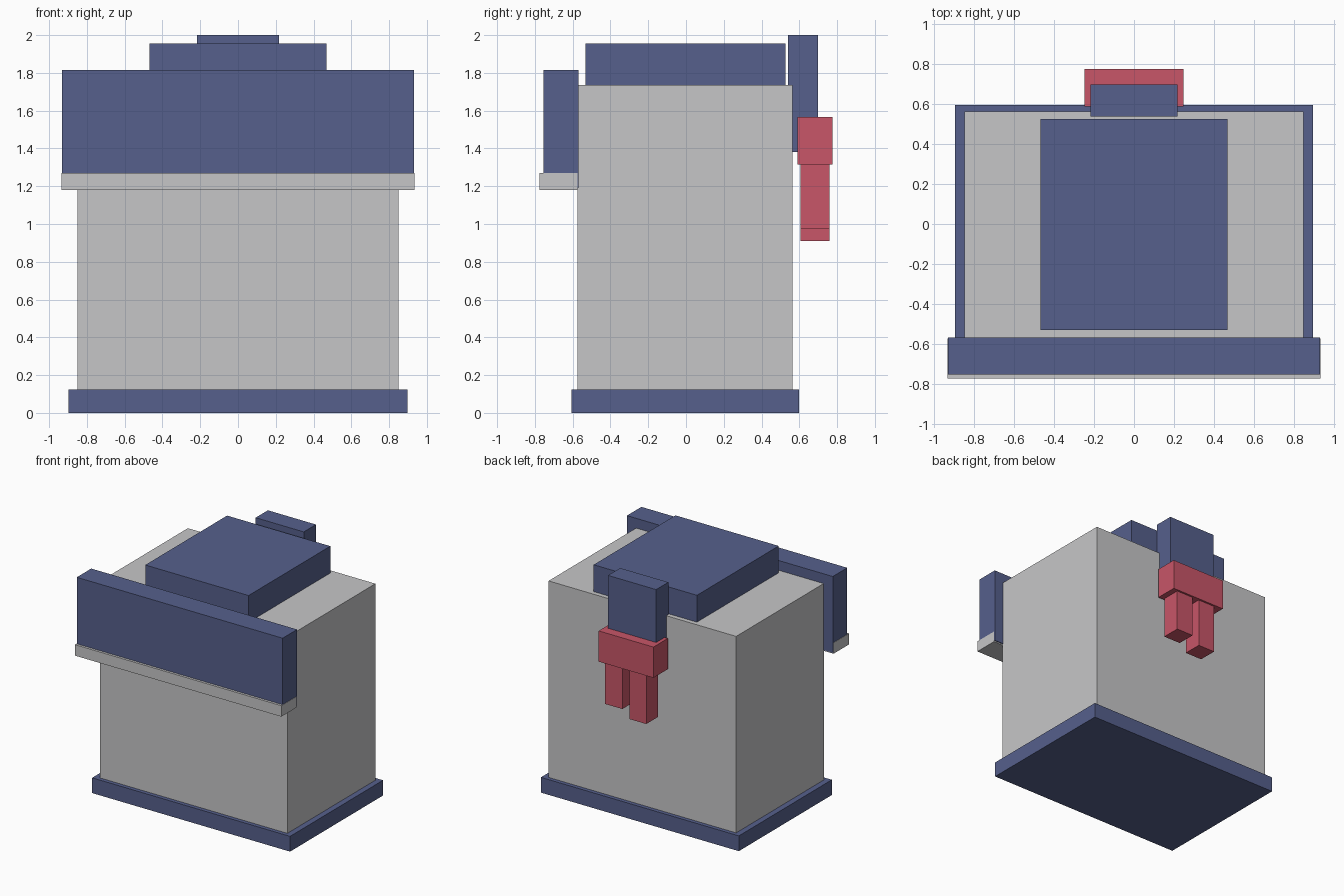
import bpy

cube = bpy.data.objects.get("Cube")
if cube:
    bpy.data.objects.remove(cube, do_unlink=True)


def material(name, r, g, b):
    mat = bpy.data.materials.new(name)
    mat.use_nodes = True
    mat.diffuse_color = (r, g, b, 1)
    mat.node_tree.nodes["Principled BSDF"].inputs["Base Color"].default_value = (r, g, b, 1)
    return mat


blue = material("slate blue", 0.093, 0.117, 0.262)
grey = material("light grey", 0.565, 0.565, 0.575)
red = material("coral red", 0.578, 0.093, 0.138)


def box(name, mat, x, y, z):
    """Box spanning the given (low, high) range on each axis."""
    spans = (x, y, z)
    bpy.ops.mesh.primitive_cube_add(size=1, location=[(a + b) / 2 for a, b in spans])
    obj = bpy.context.object
    obj.name = name
    obj.scale = [b - a for a, b in spans]
    bpy.ops.object.transform_apply(location=False, rotation=False, scale=True)
    obj.data.materials.append(mat)
    return obj


def centred_box(name, mat, half_width, y, z):
    return box(name, mat, (-half_width, half_width), y, z)


# Main body on its base, with the raised top block
centred_box("base_plate", blue, 0.897, (-0.607, 0.597), (0, 0.125))
centred_box("body", grey, 0.85, (-0.575, 0.565), (0.125, 1.735))
centred_box("top_block", blue, 0.468, (-0.532, 0.527), (1.72, 1.955))

# Front visor, its trim slightly wider so the end faces stay clean
centred_box("front_visor", blue, 0.933, (-0.755, -0.568), (1.19, 1.815))
centred_box("visor_trim", grey, 0.935, (-0.775, -0.575), (1.18, 1.27))

# Rear bracket, red clasp and its two uneven prongs
centred_box("rear_bracket", blue, 0.218, (0.54, 0.698), (1.38, 2.0))
centred_box("rear_clasp", red, 0.248, (0.59, 0.776), (1.315, 1.567))
for side, x, bottom in (("left", (0.045, 0.2), 0.975), ("right", (-0.172, -0.018), 0.91)):
    box("clasp_prong_" + side, red, x, (0.605, 0.76), (bottom, 1.33))
